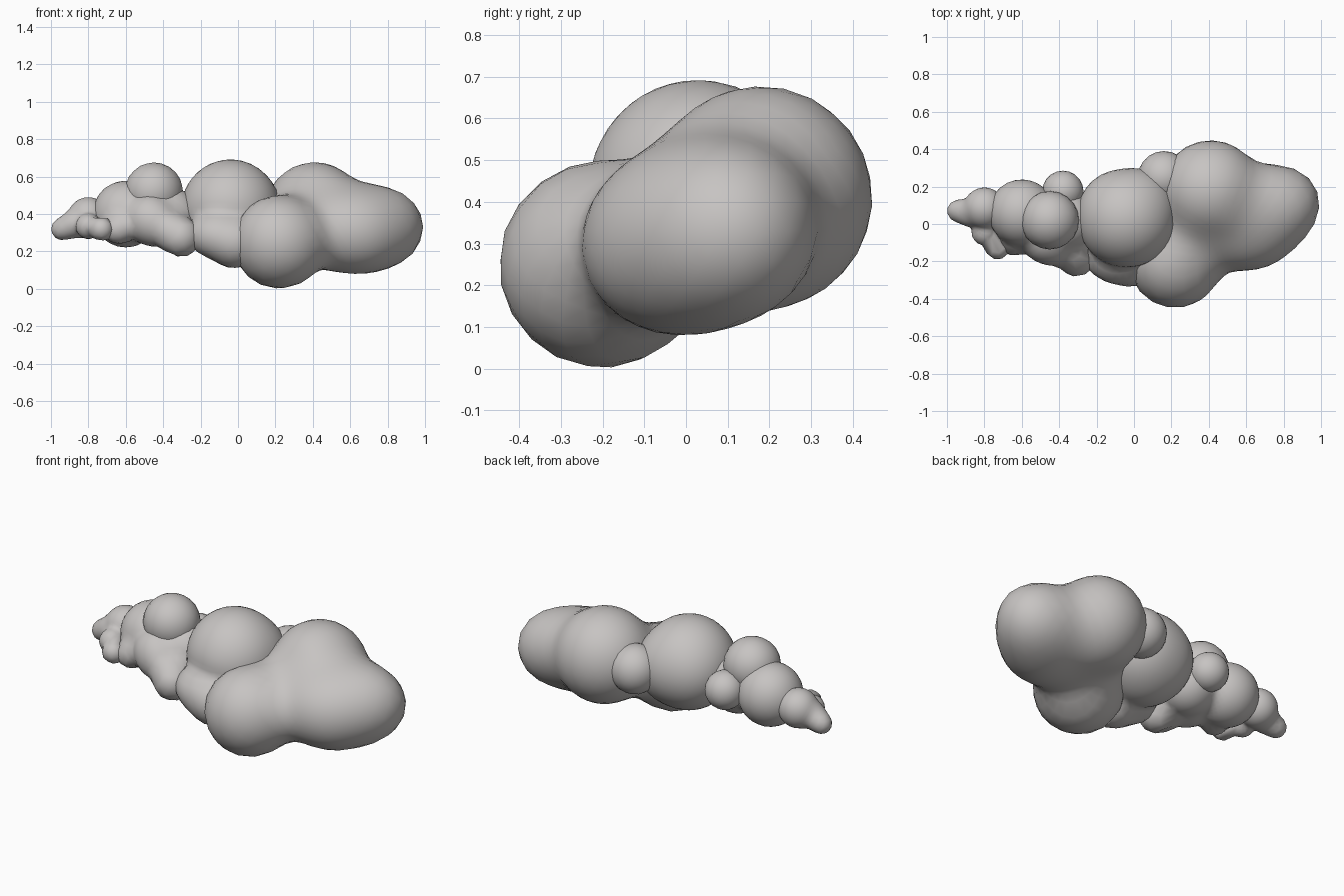
import bpy, bmesh
from mathutils import Vector

smoke = bpy.data.materials.new("smoke_grey")
smoke.diffuse_color = (0.57, 0.55, 0.54, 1)


def field(p, lobes, k):
    """Distance to a soft union of balls (x, y, z, radius)."""
    d = None
    for x, y, z, r in lobes:
        e = (p - Vector((x, y, z))).length - r
        if d is None:
            d = e
        else:
            h = max(k - abs(d - e), 0) / k
            d = min(d, e) - h * h * k / 4
    return d


def puff(name, centre, lobes, k=0.06, detail=4):
    """Shrink-wrap an icosphere from outside onto the soft union."""
    c = Vector(centre)
    bm = bmesh.new()
    bmesh.ops.create_icosphere(bm, subdivisions=detail, radius=1)
    for v in bm.verts:
        d = v.co.normalized()
        t = 1.0
        for _ in range(60):
            f = field(c + d * t, lobes, k)
            if f < 0.0005 or t < 0.01:
                break
            t -= f
        v.co = c + d * max(t, 0.01)
    me = bpy.data.meshes.new(name)
    bm.to_mesh(me)
    bm.free()
    me.materials.append(smoke)
    ob = bpy.data.objects.new(name, me)
    bpy.context.collection.objects.link(ob)
    for p in me.polygons:
        p.use_smooth = True
    return ob


# Large leading puff with softly blended lobes
puff("head_puff", (0.45, 0.0, 0.33), [
    (0.41, 0.18, 0.41, 0.267),
    (0.22, -0.20, 0.25, 0.248),
    (0.63, -0.03, 0.30, 0.213),
    (0.80, 0.11, 0.33, 0.19),
], k=0.19)

# Middle puff with its lower front lobes
puff("middle_puff", (-0.05, -0.04, 0.38), [
    (-0.04, 0.03, 0.43, 0.262),
    (-0.09, 0.08, 0.42, 0.19),
    (0.02, 0.09, 0.42, 0.20),
    (-0.02, -0.195, 0.25, 0.14),
    (-0.11, -0.195, 0.28, 0.12),
    (-0.17, -0.17, 0.29, 0.10),
], k=0.04)

# Rear puff with its lower bumps
puff("rear_puff", (-0.48, 0.02, 0.39), [
    (-0.60, 0.06, 0.40, 0.178),
    (-0.47, -0.075, 0.37, 0.135),
    (-0.42, -0.11, 0.34, 0.11),
    (-0.36, 0.02, 0.38, 0.16),
    (-0.31, -0.17, 0.28, 0.111),
    (-0.64, -0.09, 0.32, 0.08),
], k=0.04)

# Tail puff tapering to the tip
puff("tail_puff", (-0.80, 0.04, 0.35), [
    (-0.80, 0.085, 0.38, 0.11),
    (-0.73, -0.125, 0.32, 0.065),
    (-0.80, -0.045, 0.335, 0.068),
    (-0.88, 0.06, 0.345, 0.073),
    (-0.94, 0.07, 0.32, 0.059),
], k=0.03)

# Single round puffs
for name, x, y, z, r in [
    ("top_puff", -0.45, 0.02, 0.52, 0.156),
    ("rear_side_puff", -0.38, 0.175, 0.41, 0.11),
    ("back_puff", 0.16, 0.25, 0.42, 0.14),
]:
    puff(name, (x, y, z), [(x, y, z, r)], detail=3)
